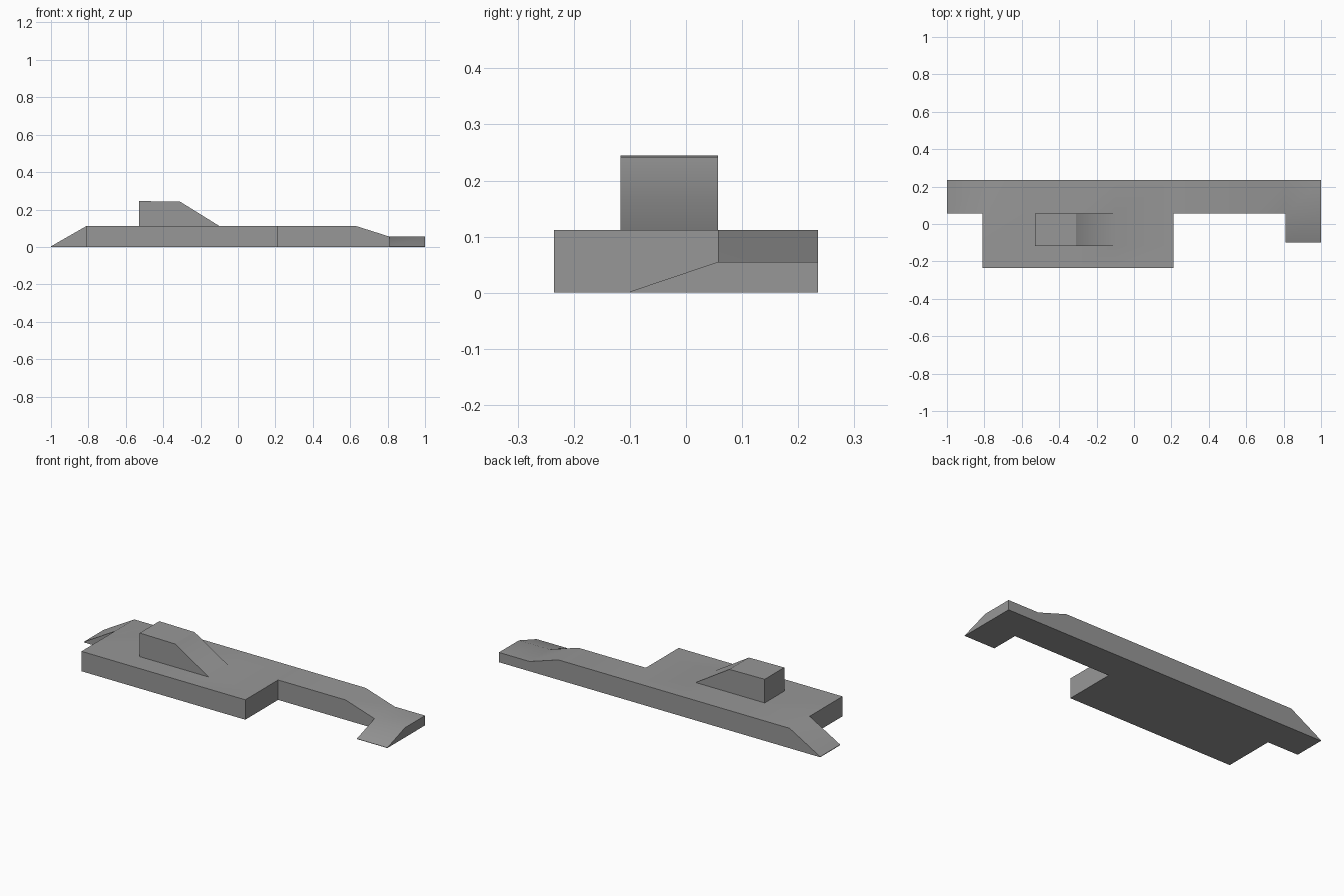
import bpy
import bmesh
import math

cube = bpy.data.objects.get("Cube")
if cube:
    bpy.data.objects.remove(cube, do_unlink=True)

grey = bpy.data.materials.new("mid grey")
grey.use_nodes = True
colour = (0.31, 0.31, 0.31, 1)
grey.diffuse_color = colour
grey.node_tree.nodes["Principled BSDF"].inputs["Base Color"].default_value = colour

DECK = 0.112            # deck height
STEP = 0.055            # height of the low end
FRONT, BACK, INNER, TOWER_FRONT = -0.235, 0.235, 0.057, -0.117
FOOT_FRONT = -0.10
deck_x = [-0.81, -0.53, -0.31, -0.10, 0.21]
strip_x = [-1.0] + deck_x + [0.63, 0.81, 1.0]


def height(x, y):
    """Top surface height above a plan point."""
    if x < -0.9:
        return 0.003
    if x > 0.8:
        return 0.002 if y < 0 else STEP
    return DECK


bm = bmesh.new()


def face(points):
    return bm.faces.new([bm.verts.new(p) for p in points])


def cells(xs, ys):
    for x0, x1 in zip(xs, xs[1:]):
        for y0, y1 in zip(ys, ys[1:]):
            face([(x0, y0, 0), (x1, y0, 0), (x1, y1, 0), (x0, y1, 0)])


# Plan: long back strip, front deck and sloping foot
cells(strip_x, [INNER, BACK])
cells(deck_x, [FRONT, TOWER_FRONT, INNER])
cells([0.81, 1.0], [FOOT_FRONT, INNER])
bmesh.ops.remove_doubles(bm, verts=bm.verts[:], dist=0.0005)

# Raise the plan into a solid hull with ramped ends
raised = bmesh.ops.extrude_face_region(bm, geom=bm.faces[:], use_keep_orig=True)["geom"]
for v in raised:
    if isinstance(v, bmesh.types.BMVert):
        v.co.z = height(v.co.x, v.co.y)

# Open the deck under the tower
hidden = [f for f in bm.faces if f.normal.length >= 0
          and min(v.co.z for v in f.verts) > 0.1
          and -0.53 < f.calc_center_median().x < -0.10
          and TOWER_FRONT < f.calc_center_median().y < INNER]
bmesh.ops.delete(bm, geom=hidden, context='FACES')

# Tower: side profile swept between its two side walls
profile = [(-0.53, DECK), (-0.53, 0.245), (-0.31, 0.242), (-0.10, DECK)]
for y in (TOWER_FRONT, INNER):
    face([(x, y, z) for x, z in profile + [(-0.31, DECK)]])
for (xa, za), (xb, zb) in zip(profile, profile[1:]):
    face([(xa, TOWER_FRONT, za), (xb, TOWER_FRONT, zb),
          (xb, INNER, zb), (xa, INNER, za)])
bmesh.ops.remove_doubles(bm, verts=bm.verts[:], dist=0.0005)
bmesh.ops.recalc_face_normals(bm, faces=bm.faces[:])

# Smooth shallow bends; keep the tower's upper crease sharp
for f in bm.faces:
    f.smooth = True
for e in bm.edges:
    crease = all(v.co.z > 0.2 for v in e.verts)
    e.smooth = not crease and e.calc_face_angle(math.pi) < math.radians(35)

mesh = bpy.data.meshes.new("hull_with_tower")
bm.to_mesh(mesh)
bm.free()
mesh.materials.append(grey)
hull = bpy.data.objects.new("hull_with_tower", mesh)
bpy.context.collection.objects.link(hull)
